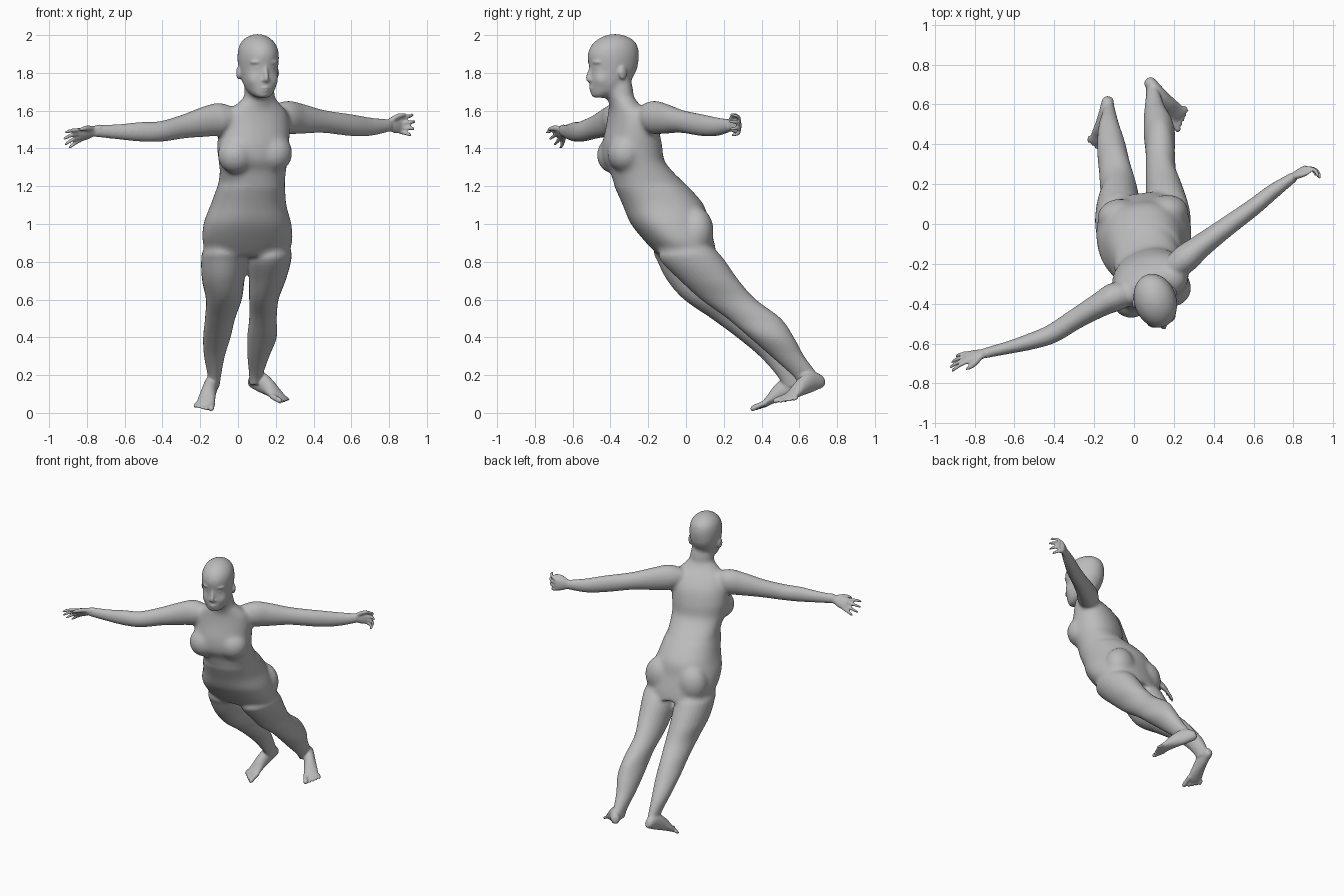
import bpy
import bmesh
from math import cos, sin, pi, radians, copysign
from mathutils import Matrix, Vector

cube = bpy.data.objects.get("Cube")
if cube:
    bpy.data.objects.remove(cube, do_unlink=True)

SIDES = 28
UP = (0, 0, 1)


def resample(rows, steps=5):
    """Catmull-Rom interpolation of the section rows."""
    rows = [Vector(row) for row in rows]
    padded = [rows[0]] + rows + [rows[-1]]
    result = []
    for p0, p1, p2, p3 in zip(padded, padded[1:], padded[2:], padded[3:]):
        for k in range(steps):
            t = k / steps
            result.append(p1 + (p2 - p0) * (t / 2)
                          + (p0 * 2 - p1 * 5 + p2 * 4 - p3) * (t * t / 2)
                          + (p1 * 3 - p0 - p2 * 3 + p3) * (t * t * t / 2))
    return result + [rows[-1]]


def loft(rows, up=None, yaw=0, place=Matrix(), power=1):
    """Skin rows of (x, y, z, half width, half depth).
    Without an up vector the sections stay level, else they follow the path."""
    rows = resample(rows)
    centres = [Vector(row[:3]) for row in rows]
    rings = []
    for i, (row, centre) in enumerate(zip(rows, centres)):
        if up is None:
            turn = Matrix.Rotation(radians(yaw), 3, "Z")
            side, rise = turn @ Vector((1, 0, 0)), turn @ Vector((0, 1, 0))
        else:
            along = centres[min(i + 1, len(rows) - 1)] - centres[max(i - 1, 0)]
            side = along.cross(Vector(up)).normalized()
            rise = side.cross(along).normalized()
        ring = []
        for k in range(SIDES):
            a = 2 * pi * k / SIDES
            c, s = (copysign(abs(v) ** power, v) for v in (cos(a), sin(a)))
            point = centre + side * (max(row[3], .002) * c) + rise * (max(row[4], .002) * s)
            ring.append(bm.verts.new(place @ point))
        rings.append(ring)
    for low, high in zip(rings, rings[1:]):
        for k in range(SIDES):
            n = (k + 1) % SIDES
            bm.faces.new((low[k], low[n], high[n], high[k]))
    bm.faces.new(rings[0][::-1])
    bm.faces.new(rings[-1])


def ball(centre, radii, yaw=0, place=Matrix()):
    matrix = (place @ Matrix.Translation(centre)
              @ Matrix.Rotation(radians(yaw), 4, "Z") @ Matrix.Diagonal((*radii, 1)))
    bmesh.ops.create_uvsphere(bm, u_segments=24, v_segments=16, radius=1, matrix=matrix)


def hand(wrist, along, across, sign, bends):
    """Palm, four bending fingers and a thumb; across points to the thumb."""
    wrist, d = Vector(wrist), Vector(along).normalized()
    u = Vector(across)
    u = (u - d * u.dot(d)).normalized()
    palm = d.cross(u) * sign
    loft([(*(wrist + d * reach), wide, deep) for reach, wide, deep in (
        (-.03, .024, .03), (.01, .02, .03), (.05, .019, .041), (.09, .014, .043),
        (.1, .006, .036))], up=u)
    for i, length in enumerate((.9, 1, .95, .75)):
        offset = .035 - .023 * i
        point = wrist + d * .08 + u * offset
        rows = [(*point, .01, .01)]
        for bend, size, radius in zip(bends, (.047, .037, .027), (.01, .0095, .006)):
            a = radians(bend)
            step = d * cos(a) + palm * sin(a) + u * (offset * 7)
            point = point + step.normalized() * (size * length)
            rows.append((*point, radius, radius))
        loft(rows, up=u)
    thumb = wrist + d * .015 + u * .02
    loft([(*(thumb + d * reach + u * out + palm * fore), r, r) for reach, out, fore, r in (
        (0, 0, 0, .015), (.035, .025, .015, .014), (.065, .035, .025, .011),
        (.09, .038, .03, .005))], up=palm)


def foot(heel, yaw, pitch, outer):
    """Foot with its sole on local z = 0, heel at the origin, toes to -y."""
    place = (Matrix.Translation(heel) @ Matrix.Rotation(radians(yaw), 4, "Z")
             @ Matrix.Rotation(radians(pitch), 4, "X") @ Matrix.Diagonal((outer, 1, 1, 1)))
    loft([(0, 0, .035, .016, .02), (0, -.02, .038, .03, .036), (0, -.08, .054, .035, .054),
          (.003, -.15, .045, .04, .045), (.006, -.21, .028, .047, .027),
          (.008, -.25, .018, .048, .017), (.008, -.27, .014, .042, .01)],
         up=UP, place=place)
    for i in range(5):
        r = .009 if i else .015
        x, tip = -.028 + .022 * i - (0 if i else .006), -.325 + .013 * i
        loft([(x * .9, -.235, r + .004, r, r), (x, tip + .03, r + .003, r, r),
              (x, tip + .008, r, r, r * .9), (x, tip, r, r * .4, r * .4)], up=UP, place=place)


def limbs():
    # Legs
    loft([(-.06, -.06, .97, .07, .08), (-.07, -.02, .86, .115, .15), (-.075, .01, .8, .12, .16),
          (-.078, .065, .7, .112, .163), (-.075, .14, .6, .095, .15),
          (-.095, .262, .5, .08, .128), (-.112, .37, .4, .073, .1),
          (-.125, .468, .3, .055, .078), (-.125, .54, .2, .036, .06),
          (-.13, .575, .14, .032, .06)])
    loft([(.16, -.03, .97, .07, .08), (.168, .01, .86, .112, .15), (.165, .04, .8, .115, .17),
          (.155, .125, .7, .097, .155), (.137, .225, .6, .078, .145),
          (.132, .36, .5, .073, .142), (.127, .453, .4, .078, .118),
          (.108, .538, .3, .058, .088), (.095, .63, .2, .036, .068),
          (.09, .66, .15, .032, .06)])
    # Arms
    loft([(.16, -.25, 1.56, .05, .05), (.25, -.18, 1.565, .07, .085),
          (.33, -.115, 1.557, .06, .08), (.45, -.025, 1.543, .05, .06),
          (.6, .085, 1.523, .043, .057), (.7, .165, 1.515, .037, .048),
          (.8, .235, 1.522, .025, .032)], up=UP)
    loft([(0, -.35, 1.56, .05, .05), (-.09, -.365, 1.555, .072, .085),
          (-.17, -.405, 1.542, .062, .08), (-.29, -.475, 1.515, .052, .062),
          (-.41, -.55, 1.49, .048, .054), (-.52, -.59, 1.488, .041, .051),
          (-.63, -.62, 1.488, .032, .04), (-.755, -.65, 1.493, .025, .031)], up=UP)


def fuse(voxel, passes):
    """Merge the overlapping parts into one skin and relax it."""
    bmesh.ops.recalc_face_normals(bm, faces=bm.faces)
    parts = bpy.data.meshes.new("parts")
    bm.to_mesh(parts)
    bm.free()
    helper = bpy.data.objects.new("helper", parts)
    bpy.context.scene.collection.objects.link(helper)
    remesh = helper.modifiers.new("fuse", "REMESH")
    remesh.mode = "VOXEL"
    remesh.voxel_size = voxel
    soften = helper.modifiers.new("soften", "SMOOTH")
    soften.factor, soften.iterations = .5, passes
    bpy.context.view_layer.update()
    graph = bpy.context.evaluated_depsgraph_get()
    skin = bpy.data.meshes.new_from_object(helper.evaluated_get(graph))
    bpy.data.objects.remove(helper, do_unlink=True)
    bpy.data.meshes.remove(parts)
    return skin


# Torso, leaning forward and turned at the shoulders
bm = bmesh.new()
loft([(.05, .01, .83, .2, .15), (.05, -.03, .9, .238, .178), (.05, -.085, 1, .233, .205),
      (.055, -.12, 1.1, .2, .215), (.07, -.185, 1.2, .178, .195)], yaw=8, power=.88)
loft([(.055, -.125, 1.1, .18, .19), (.07, -.185, 1.2, .172, .19),
      (.078, -.238, 1.28, .175, .162), (.08, -.277, 1.34, .185, .155),
      (.08, -.285, 1.42, .193, .15), (.09, -.287, 1.52, .188, .125),
      (.1, -.305, 1.59, .165, .095), (.108, -.325, 1.63, .125, .075),
      (.113, -.34, 1.67, .085, .062), (.113, -.35, 1.72, .06, .045)], yaw=19, power=.9)
for spot in ((-.01, -.38, 1.365), (.19, -.325, 1.375)):
    ball(spot, (.1, .092, .1), 19)
for spot in ((-.075, .035, .95), (.165, .055, .96)):
    ball(spot, (.11, .092, .13), 8)
# Neck
loft([(.113, -.33, 1.58, .065, .05), (.115, -.347, 1.66, .082, .067),
      (.112, -.35, 1.72, .08, .069), (.11, -.36, 1.78, .07, .06)], yaw=18)
# Skull and cheeks, shaped facing the front and then turned
skull = Matrix.Translation((.107, -.385, 0)) @ Matrix.Rotation(radians(18), 4, "Z")
loft([(0, -.085, 1.668, .035, .035), (0, -.06, 1.69, .062, .064), (0, -.04, 1.72, .08, .089),
      (0, -.018, 1.76, .092, .113), (0, 0, 1.82, .102, .13), (0, 0, 1.86, .107, .137),
      (0, 0, 1.9, .107, .14), (0, .005, 1.94, .099, .129), (0, .01, 1.97, .081, .106),
      (0, .01, 1.992, .053, .07), (0, .01, 2.007, .018, .024)], place=skull)
for s in (-1, 1):
    ball((s * .042, -.075, 1.765), (.045, .048, .05), place=skull)
limbs()
trunk = fuse(.01, 24)

# Limbs at full thickness, hands and feet over the relaxed trunk
bm = bmesh.new()
bm.from_mesh(trunk)
bpy.data.meshes.remove(trunk)
limbs()
foot((-.125, .65, .125), -10, 22, -1)
foot((.06, .735, .135), 38, 16, 1)
hand((.79, .228, 1.522), (.8, .6, 0), UP, 1, (35, 80, 115))
hand((-.755, -.65, 1.493), (-.95, -.22, -.25), (0, -.6, .8), -1, (5, 15, 25))

# Facial features
loft([(0, -.115, 1.85, .01, .014), (0, -.126, 1.81, .011, .014),
      (0, -.137, 1.77, .014, .015), (0, -.13, 1.755, .009, .009)], up=(0, -1, 0), place=skull)
ball((0, -.117, 1.721), (.028, .017, .007), place=skull)
ball((0, -.113, 1.707), (.024, .018, .008), place=skull)
ball((0, -.092, 1.69), (.035, .03, .02), place=skull)
for s in (-1, 1):
    ball((s * .014, -.126, 1.762), (.01, .012, .009), place=skull)
    ball((s * .04, -.102, 1.828), (.02, .018, .009), s * 20, skull)
    ball((s * .042, -.102, 1.857), (.036, .026, .014), s * 20, skull)
    ball((s * .103, .02, 1.8), (.012, .026, .036), s * 20, skull)
skin = fuse(.0072, 3)
skin.name = "body"
body = bpy.data.objects.new("body", skin)
bpy.context.scene.collection.objects.link(body)

# Plain grey skin
grey = bpy.data.materials.new("grey")
grey.use_nodes = True
colour = (.5, .5, .5, 1)
grey.diffuse_color = colour
grey.node_tree.nodes["Principled BSDF"].inputs["Base Color"].default_value = colour
skin.materials.clear()
skin.materials.append(grey)
skin.shade_smooth()
